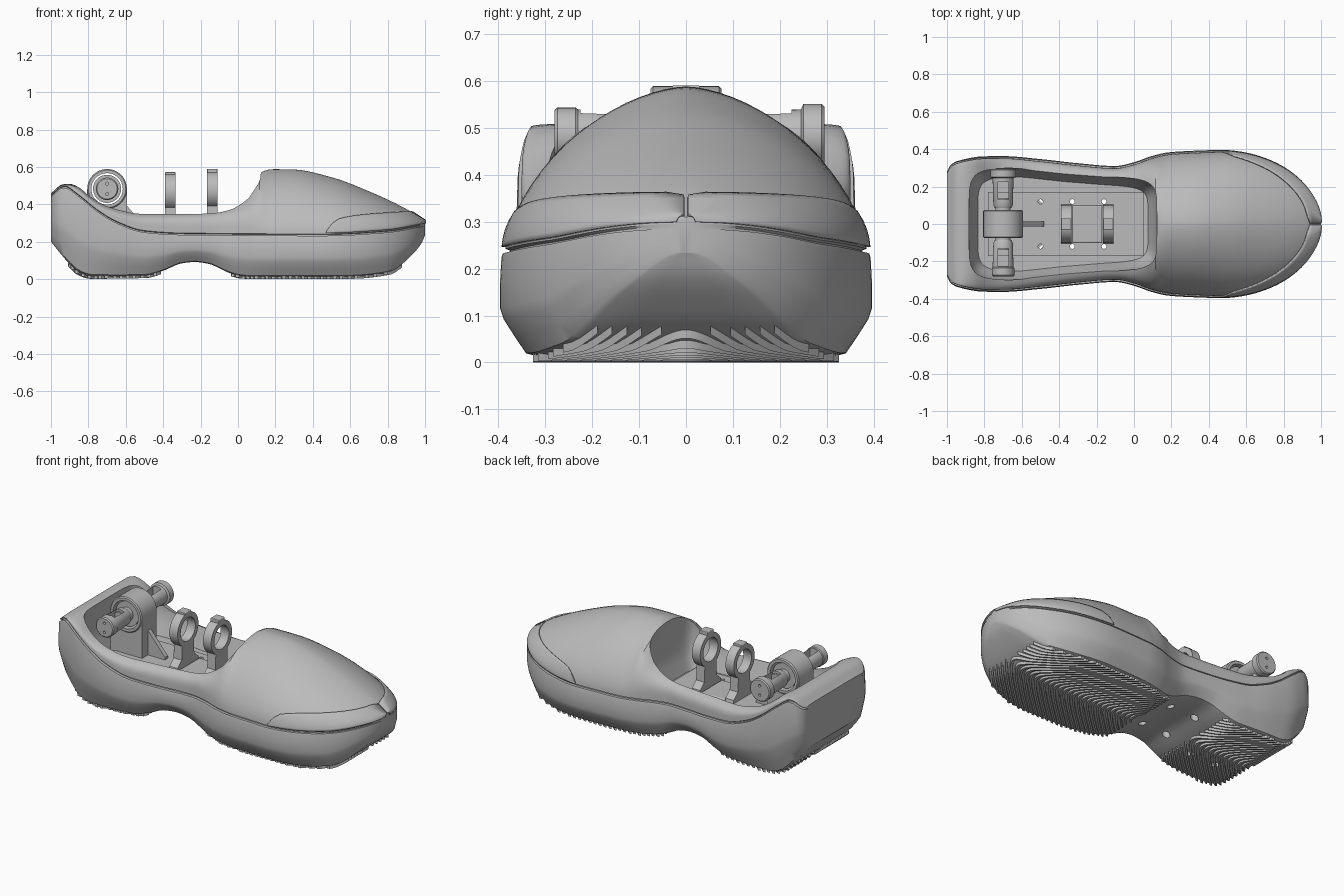
import bpy, bmesh, math
from mathutils import Vector

if "Cube" in bpy.data.objects:
    bpy.data.objects.remove(bpy.data.objects["Cube"])

grey = bpy.data.materials.new("plain_grey")
grey.use_nodes = True
grey.diffuse_color = (.5, .5, .5, 1)
grey.node_tree.nodes["Principled BSDF"].inputs["Base Color"].default_value = (.5, .5, .5, 1)


def smooth_table(*pts):
    """Smooth curve through (x, value) points without overshoot."""
    sl = [(q[1] - p[1]) / (q[0] - p[0]) for p, q in zip(pts, pts[1:])]
    m = [sl[0]] + [2 * a * b / (a + b) if a * b > 0 else 0 for a, b in zip(sl, sl[1:])] + [sl[-1]]

    def value(x):
        x = min(max(x, pts[0][0]), pts[-1][0])
        i = next(k for k in range(len(sl)) if x <= pts[k + 1][0])
        (x0, a), (x1, b) = pts[i], pts[i + 1]
        h = x1 - x0
        u = (x - x0) / h
        return (a + u * h * m[i] + u * u * (3 * (b - a) - h * (2 * m[i] + m[i + 1]))
                + u ** 3 * (2 * (a - b) + h * (m[i] + m[i + 1])))
    return value


# Lengthwise profiles of the foot
side = smooth_table((-1, .28), (-.985, .31), (-.95, .335), (-.8, .362), (-.7, .363), (-.5, .347),
                    (-.3, .325), (-.1, .31), (0, .33), (.1, .365), (.2, .385), (.45, .397))
base = smooth_table((-1, .2), (-.9, .08), (-.85, .035), (-.78, .014), (-.5, .018), (-.4, .045),
                    (-.3, .085), (-.23, .092), (-.15, .08), (-.05, .035), (.02, .016), (.1, .012),
                    (.6, .014), (.8, .035), (.87, .075), (.93, .13), (.98, .19), (1, .235))
crown = smooth_table((-1, .46), (-.93, .51), (-.9, .51), (-.85, .495), (-.8, .455), (-.7, .4),
                     (-.5, .365), (-.17, .37), (-.05, .39), (.05, .46), (.12, .57), (.18, .588),
                     (.3, .586), (.5, .545), (.7, .47), (.9, .375), (1, .31))
seam = smooth_table((-1, .44), (-.93, .49), (-.85, .44), (-.75, .36), (-.65, .3), (-.5, .25),
                    (-.3, .237), (.45, .232), (.8, .25), (1, .285))
power = smooth_table((-1, 4), (-.1, 4), (.18, 1.68), (1, 1.75))
cap_top = smooth_table((.47, .25), (.5, .29), (.54, .318), (.65, .338), (.8, .35), (1, .36))


def width(x):
    return side(x) if x < .45 else .397 * math.sqrt(max(0, 1 - ((x - .45) / .55) ** 2))


def upper_y(x, s):
    w = width(x)
    return (w - .012 * min(1, w / .15)) * max(0, 1 - s ** power(x)) ** (1 / power(x))


def finish(ob, angle=32):
    ob.data.materials.clear()
    ob.data.materials.append(grey)
    bpy.ops.object.select_all(action='DESELECT')
    ob.select_set(True)
    bpy.context.view_layer.objects.active = ob
    bpy.ops.object.shade_smooth_by_angle(angle=math.radians(angle))
    return ob


def make(name, bm):
    bmesh.ops.recalc_face_normals(bm, faces=bm.faces)
    me = bpy.data.meshes.new(name)
    bm.to_mesh(me)
    bm.free()
    ob = bpy.data.objects.new(name, me)
    bpy.context.collection.objects.link(ob)
    return finish(ob)


def add_loft(bm, rings, closed=True):
    vs = [[bm.verts.new(p) for p in ring] for ring in rings]
    n = len(vs[0])
    for a, b in zip(vs, vs[1:]):
        for i in range(n if closed else n - 1):
            bm.faces.new((a[i], a[(i + 1) % n], b[(i + 1) % n], b[i]))
    if closed:
        bm.faces.new(vs[0])
        bm.faces.new(vs[-1])


def loft(name, rings):
    bm = bmesh.new()
    add_loft(bm, rings)
    return make(name, bm)


def box(name, x0, x1, y0, y1, z0, z1, bevel=0):
    ob = loft(name, [[(x0, y0, z), (x1, y0, z), (x1, y1, z), (x0, y1, z)] for z in (z0, z1)])
    if bevel:
        mod = ob.modifiers.new("bevel", 'BEVEL')
        mod.width, mod.segments = bevel, 3
    return ob


def turned(name, centre, axis, profile, sides=40):
    """Solid of revolution from (distance along axis, radius) pairs."""
    rot = Vector(axis).to_track_quat('Z', 'Y').to_matrix()
    ang = [2 * math.pi * k / sides for k in range(sides)]
    return loft(name, [[Vector(centre) + rot @ Vector((r * math.cos(a), r * math.sin(a), d))
                        for a in ang] for d, r in profile])


def cut(ob, *tools):
    for tool in tools:
        mod = ob.modifiers.new("cut", 'BOOLEAN')
        mod.operation, mod.solver, mod.object = 'DIFFERENCE', 'EXACT', tool
        bpy.context.view_layer.objects.active = ob
        bpy.ops.object.modifier_apply(modifier=mod.name)
    for tool in tools:
        bpy.data.objects.remove(tool)
    return finish(ob)


# Foot shell: sole wall, seam groove and domed upper in one loft
def section(x):
    w, b, t, r = width(x), base(x), crown(x), seam(x)
    k = min(1, w / .15)
    half = [(.4 * w, b), (.8 * w, b)]
    half += [(f * w, b + g * (r - b)) for f, g in
             ((.86, .03), (.92, .19), (.98, .36), (1, .47), (1, .7), (.992, .96))]
    half += [(.985 * w, r), (w - .022 * k, r), (w - .022 * k, r + .006)]
    for i in range(19):
        a = math.pi / 2 * i / 19
        s = math.sin(a) ** (2 / power(x))
        half.append((upper_y(x, s), r + .01 + (t - r - .01) * s))
    return ([(x, 0, b)] + [(x, y, z) for y, z in half] + [(x, 0, t)]
            + [(x, -y, z) for y, z in reversed(half)])


stations = [-1, -.992, -.985, -.97] + [-.95 + .028 * i for i in range(50)]
stations += [.45 + .55 * math.sin(math.radians(a)) for a in range(3, 88, 3)] + [.9995]
shell = loft("foot_shell", [section(x) for x in stations])

# Ankle opening, flaring slightly towards the rim
opening_half = smooth_table((-.88, .3), (-.7, .3), (-.3, .265), (-.1, .252), (.12, .245))


def opening(z, grow):
    ring = []
    for i in range(96):
        a = 2 * math.pi * i / 96
        c, s = math.cos(a), math.sin(a)
        x = -.38 + (.5 + grow) * math.copysign(abs(c) ** .3, c)
        ring.append((x, (opening_half(x) + grow) * math.copysign(abs(s) ** .3, s), z))
    return ring


well = loft("opening_cutter", [opening(z, g) for z, g in ((.23, -.045), (.3, -.02), (.36, 0), (.8, .004))])
bolts = [(x, y) for x in (-.16, -.33, -.5, -.68) for y in (-.12, .12)]
cut(shell, well, *[turned("bolt_cutter", (x, y, 0), (0, 0, 1), [(-.1, .022), (.4, .022)], 20) for x, y in bolts])

# Toe bumper: raised band around the front
bm = bmesh.new()
for sign in (1, -1):
    rows = []
    for x in [.47, .48, .49] + [s for s in stations if s > .495]:
        r, t = seam(x) + .01, crown(x)
        top = min(cap_top(x), t)
        row = []
        for k in range(9):
            s = (top - r) / (t - r) * k / 8
            row.append((x + .001, sign * (upper_y(x, s) + .004), r + (t - r) * s + .004))
        rows.append(row)
    add_loft(bm, rows, closed=False)
bumper = make("toe_bumper", bm)
mod = bumper.modifiers.new("thickness", 'SOLIDIFY')
mod.thickness, mod.offset = .008, 0

# Curved tread ribs under ball and heel
bm = bmesh.new()
for x_min, x_max in ((-.03, .87), (-.9, -.42)):
    for i in range(60):
        apex = x_min + .034 * i
        run = []
        for k in range(-32, 33):
            y = k * .0105
            x = apex + .06 - math.hypot(1.1 * y, .06)
            if x_min < x < x_max and abs(y) < .84 * width(x):
                run.append((x, y, base(x)))
        for part in ([p for p in run if p[1] <= 0], [p for p in run if p[1] >= 0]):
            if len(part) > 2:
                add_loft(bm, [[(x - .009, y, z + .006), (x + .009, y, z + .006),
                               (x + .008, y, z - .012), (x - .008, y, z - .012)] for x, y, z in part])
make("tread_ribs", bm)

# Floor plate with bolt holes
plate = box("floor_plate", -.78, .05, -.172, .172, .225, .245)
cut(plate, *[turned("hole_cutter", (x, y, .2), (0, 0, 1), [(0, .013), (.1, .013)], 16) for x, y in bolts])
box("bracket_base", -.33, -.17, -.1, .1, .24, .256, .006)

# Two upright ring brackets
for name, x0, zc, top in (("rear", -.39, .465, .572), ("front", -.165, .475, .59)):
    x1 = x0 + .055
    ring = turned(name + "_ring", (x0, 0, zc), (1, 0, 0), [(0, .1), (.055, .1)])
    cut(ring, turned("bore_cutter", (x0, 0, zc), (1, 0, 0), [(-.1, .07), (.2, .07)]))
    box(name + "_ring_lug", x0, x1, -.03, .03, zc + .08, top, .004)
    post = [(-.105, .24), (.105, .24), (.1, .265), (.06, .3), (.055, zc - .08), (.03, zc - .074),
            (-.03, zc - .074), (-.055, zc - .08), (-.06, .3), (-.1, .265)]
    loft(name + "_ring_post", [[(x, y, z) for y, z in post] for x in (x0, x1)])

# Ankle hub: housing, pedestal and gusset
axis, ax, az = (0, 1, 0), -.7, .483
hub = turned("ankle_hub", (ax, 0, az), axis, [(-.076, .1), (-.07, .106), (.07, .106), (.076, .1)], 48)
cut(hub, turned("hub_bore", (ax, 0, az), axis, [(-.2, .084), (.2, .084)]))
pedestal = box("hub_pedestal", -.806, -.594, -.07, .07, .235, az)
cut(pedestal, turned("pedestal_bore", (ax, 0, az), axis, [(-.2, .09), (.2, .09)]))
gusset = [(-.6, .24), (-.48, .24), (-.48, .26), (-.6, .4)]
loft("hub_gusset", [[(x, y, z) for x, z in gusset] for y in (-.014, .014)])

# Cross shaft with slotted end knobs
turned("cross_shaft", (ax, 0, az), axis, [(-.14, .04), (.14, .04)])
turned("hub_bearing", (ax, 0, az), axis, [(-.06, .075), (.06, .075)])
for name, s, end, rad in (("right", -1, .28, .06), ("left", 1, .295, .068)):
    knob = turned(name + "_shaft_knob", (ax, 0, az), (0, s, 0),
                  [(.085, .045), (.1, .052), (end - .05, .056), (end - .045, rad),
                   (end - .006, rad), (end, rad - .006)])
    lo, hi = sorted((s * .13, s * .225))
    cut(knob, box("slot_cutter", ax - .028, ax + .028, lo, hi, .3, .7),
        *[turned("pin_cutter", (ax, s * end, az + d), axis, [(-.02, .008), (.02, .008)], 12)
          for d in (-.028, .028)])
